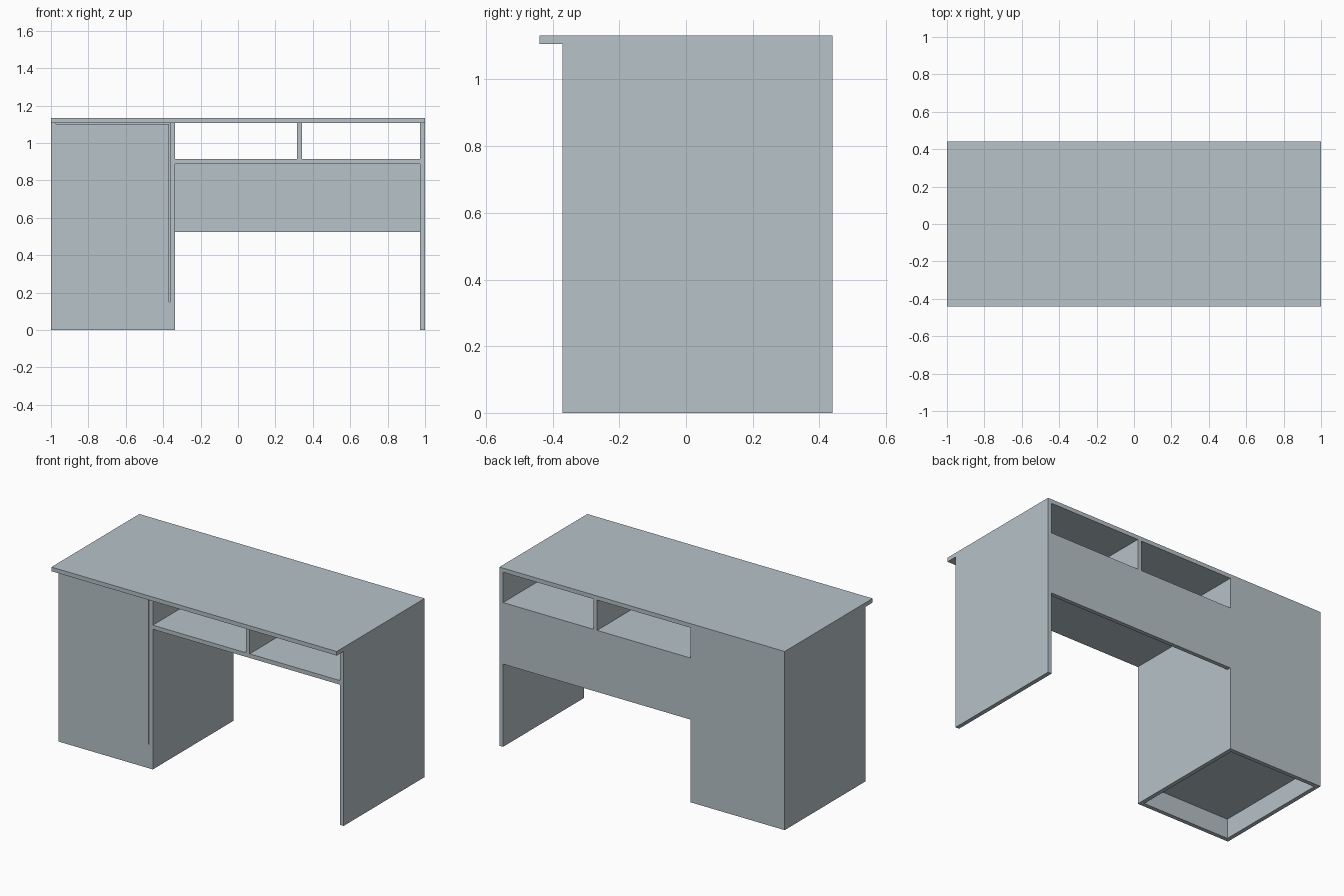
import bpy
import bmesh
from mathutils import Vector

cube = bpy.data.objects.get("Cube")
if cube:
    bpy.data.objects.remove(cube, do_unlink=True)

# One painted finish for the whole desk
paint = bpy.data.materials.new("blue_grey_paint")
paint.use_nodes = True
colour = (0.47, 0.54, 0.58, 1)
paint.diffuse_color = colour
paint.node_tree.nodes["Principled BSDF"].inputs["Base Color"].default_value = colour


def board(name, x, y, z):
    """Flat board spanning the given (min, max) range on each axis."""
    bm = bmesh.new()
    bmesh.ops.create_cube(bm, size=1)
    for v in bm.verts:
        v.co = Vector([a + (b - a) * (c + 0.5) for c, (a, b) in zip(v.co, (x, y, z))])
    mesh = bpy.data.meshes.new(name)
    bm.to_mesh(mesh)
    bm.free()
    mesh.materials.append(paint)
    obj = bpy.data.objects.new(name, mesh)
    bpy.context.collection.objects.link(obj)
    return obj


T = 0.026                      # board thickness
FRONT, BACK = -0.37, 0.44      # carcass depth
TOP = 1.132
UNDER = TOP - T                # underside of the desktop
CAB = -0.338                   # inner face of the cabinet
PLINTH = 0.15
SHELF = 0.914                  # top of the open shelf
GAP = 0.006                    # shadow gap around the door
depth = (FRONT, BACK)
full = (0, UNDER)
inside = (-1 + T, CAB - T)

# Desktop and upright panels
board("desktop", (-1, 1), (-BACK, BACK), (UNDER, TOP))
board("left_leg_panel", (1 - T, 1), depth, full)
board("cabinet_outer_side", (-1, -1 + T), depth, full)
board("cabinet_inner_side", (CAB - T, CAB), depth, full)

# Cabinet back, floor, plinth and door
board("cabinet_back", inside, (BACK - T, BACK), full)
board("cabinet_floor", inside, (FRONT + T, BACK - T), (PLINTH - T, PLINTH))
board("cabinet_plinth", inside, (FRONT, FRONT + T), (0, PLINTH))
board("cabinet_door", (inside[0], inside[1] - GAP), (FRONT, FRONT + T),
      (PLINTH, UNDER - GAP))

# Open shelf with its divider, and the rear modesty panel
span = (CAB, 1 - T)
middle = sum(span) / 2 + 0.01
board("open_shelf", span, depth, (SHELF - T, SHELF))
board("shelf_divider", (middle - T / 2, middle + T / 2), depth, (SHELF, UNDER))
board("modesty_panel", span, (BACK - T, BACK), (0.524, SHELF - T))
